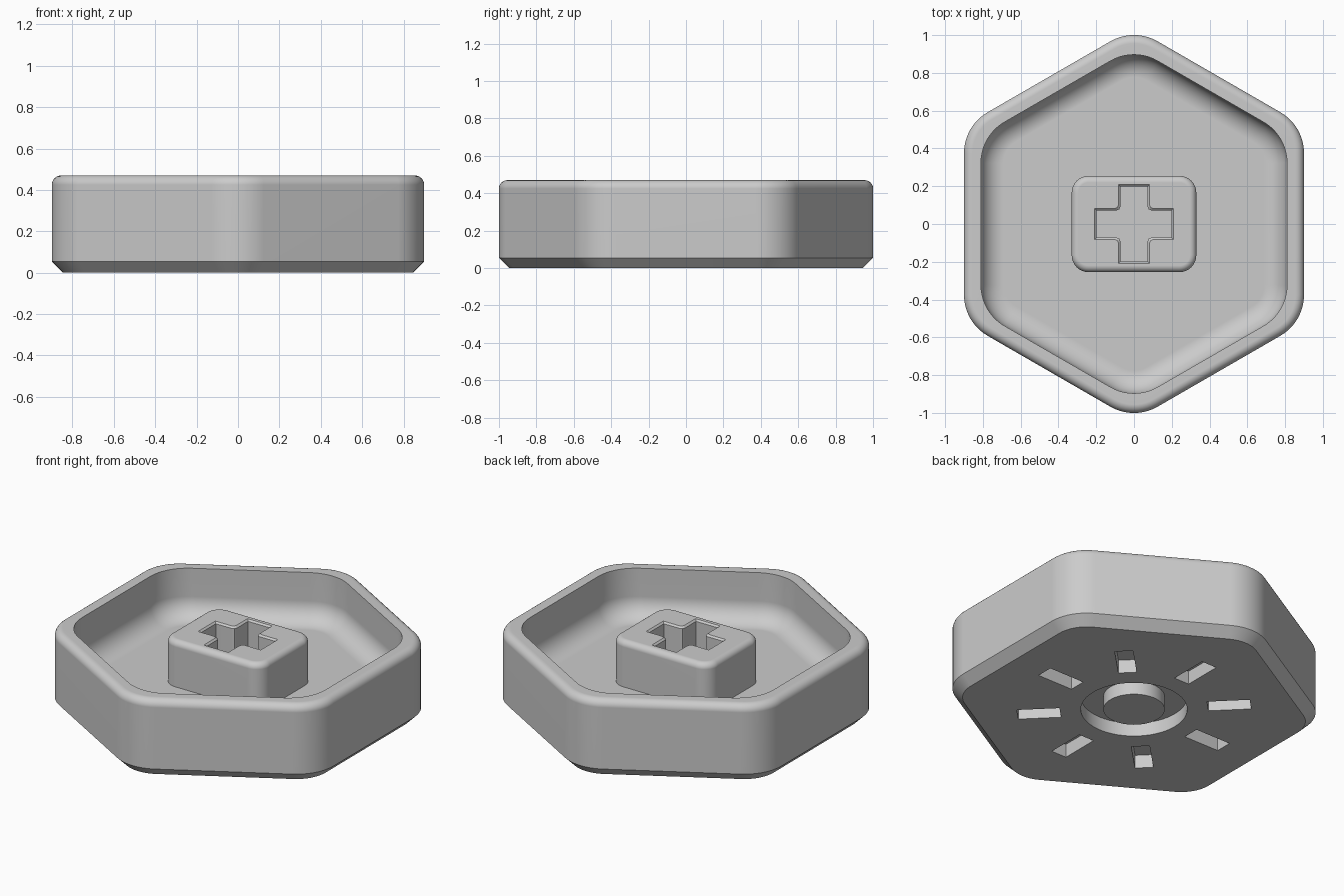
import bpy
import bmesh
from math import sin, cos, pi, radians, sqrt

cube = bpy.data.objects.get("Cube")
if cube:
    bpy.data.objects.remove(cube)

HEIGHT, FLOOR = 0.47, 0.18

grey = bpy.data.materials.new("light_grey")
grey.use_nodes = True
GREY = (0.6, 0.6, 0.6, 1)
grey.diffuse_color = GREY
grey.node_tree.nodes["Principled BSDF"].inputs["Base Color"].default_value = GREY


def arc(cx, cy, r, start, end, steps=10):
    angles = [start + (end - start) * i / steps for i in range(steps + 1)]
    return [(cx + r * cos(a), cy + r * sin(a)) for a in angles]


def rounded_hexagon(apothem, r):
    points = []
    reach = (apothem - r) * 2 / sqrt(3)
    for k in range(6):
        a = radians(30 + 60 * k)
        points += arc(reach * cos(a), reach * sin(a), r, a - pi / 6, a + pi / 6)
    return points


def rounded_rectangle(hx, hy, r):
    points = []
    for k, (sx, sy) in enumerate([(1, 1), (-1, 1), (-1, -1), (1, -1)]):
        points += arc(sx * (hx - r), sy * (hy - r), r, k * pi / 2, (k + 1) * pi / 2, 8)
    return points


def circle(r, count=64):
    return arc(0, 0, r, 0, 2 * pi, count)[:-1]


def cross(w, length, r=0.02):
    quarter = [(length, -w), (length, w), (w + r, w),
               (w + 0.3 * r, w + 0.3 * r), (w, w + r)]
    points = []
    for k in range(4):
        c, s = cos(k * pi / 2), sin(k * pi / 2)
        points += [(c * x - s * y, s * x + c * y) for x, y in quarter]
    return points


def loft(name, rings, closed=False):
    """Skin a list of (outline, z) rings, capping the ends or joining them."""
    bm = bmesh.new()
    loops = [[bm.verts.new((x, y, z)) for x, y in outline] for outline, z in rings]
    pairs = list(zip(loops, loops[1:]))
    if closed:
        pairs.append((loops[-1], loops[0]))
    else:
        bm.faces.new(loops[0])
        bm.faces.new(loops[-1])
    for low, high in pairs:
        for i in range(len(low)):
            j = (i + 1) % len(low)
            bm.faces.new((low[i], low[j], high[j], high[i]))
    bmesh.ops.recalc_face_normals(bm, faces=bm.faces)
    mesh = bpy.data.meshes.new(name)
    bm.to_mesh(mesh)
    bm.free()
    mesh.materials.append(grey)
    obj = bpy.data.objects.new(name, mesh)
    bpy.context.collection.objects.link(obj)
    return obj


def activate(obj):
    bpy.ops.object.select_all(action="DESELECT")
    obj.select_set(True)
    bpy.context.view_layer.objects.active = obj


def cut(obj, cutter):
    mod = obj.modifiers.new("cut", "BOOLEAN")
    mod.operation = "DIFFERENCE"
    mod.solver = "EXACT"
    mod.object = cutter
    activate(obj)
    bpy.ops.object.modifier_apply(modifier=mod.name)
    bpy.data.objects.remove(cutter)


def finish(obj):
    activate(obj)
    bpy.ops.object.shade_smooth_by_angle(angle=radians(30))
    obj.modifiers.new("flat_faces", "WEIGHTED_NORMAL").keep_sharp = True


def fillet(r, steps=6):
    """Inset and drop pairs running from the wall to the flat face."""
    angles = [i * pi / 2 / steps for i in range(steps + 1)]
    return [(r * (1 - cos(a)), r * (1 - sin(a))) for a in angles]


# Hexagonal tray: chamfered foot, rounded rim, hollow with a coved floor
def outer(d):
    return rounded_hexagon(0.9 - d, 0.25 - d)


def inner(d):
    return rounded_hexagon(0.81 - d, 0.25 - d)


rings = [(outer(0.055), 0), (outer(0), 0.055)]
rings += [(outer(d), HEIGHT - drop) for d, drop in fillet(0.045)]
rings += [(inner(0), HEIGHT)]
rings += [(inner(d), FLOOR + rise) for d, rise in fillet(0.12, 8)]
tray = loft("hexagonal_tray", rings)

# Round groove underneath, leaving a central post
cut(tray, loft("groove_cutter", [(circle(0.167), -0.1), (circle(0.29), -0.1),
                                 (circle(0.29), 0.08), (circle(0.167), 0.08)], closed=True))

# Eight radial slots underneath
for k in range(8):
    bar = [(0.403, -0.05), (0.637, -0.05), (0.637, 0.05), (0.403, 0.05)]
    slot = loft("slot_cutter", [(bar, -0.1), (bar, 0.08)])
    slot.rotation_euler.z = k * pi / 4
    cut(tray, slot)
finish(tray)

# Central block with a rounded top edge and a cross socket
TOP = 0.455
rings = [(rounded_rectangle(0.33, 0.255, 0.09), FLOOR - 0.03)]
rings += [(rounded_rectangle(0.33 - d, 0.255 - d, 0.09 - d), TOP - drop)
          for d, drop in fillet(0.035)]
block = loft("socket_block", rings)
cut(block, loft("cross_cutter", [(cross(0.072, 0.198), 0.2), (cross(0.072, 0.198), TOP - 0.01),
                                 (cross(0.082, 0.208), TOP), (cross(0.082, 0.208), TOP + 0.1)]))
finish(block)
